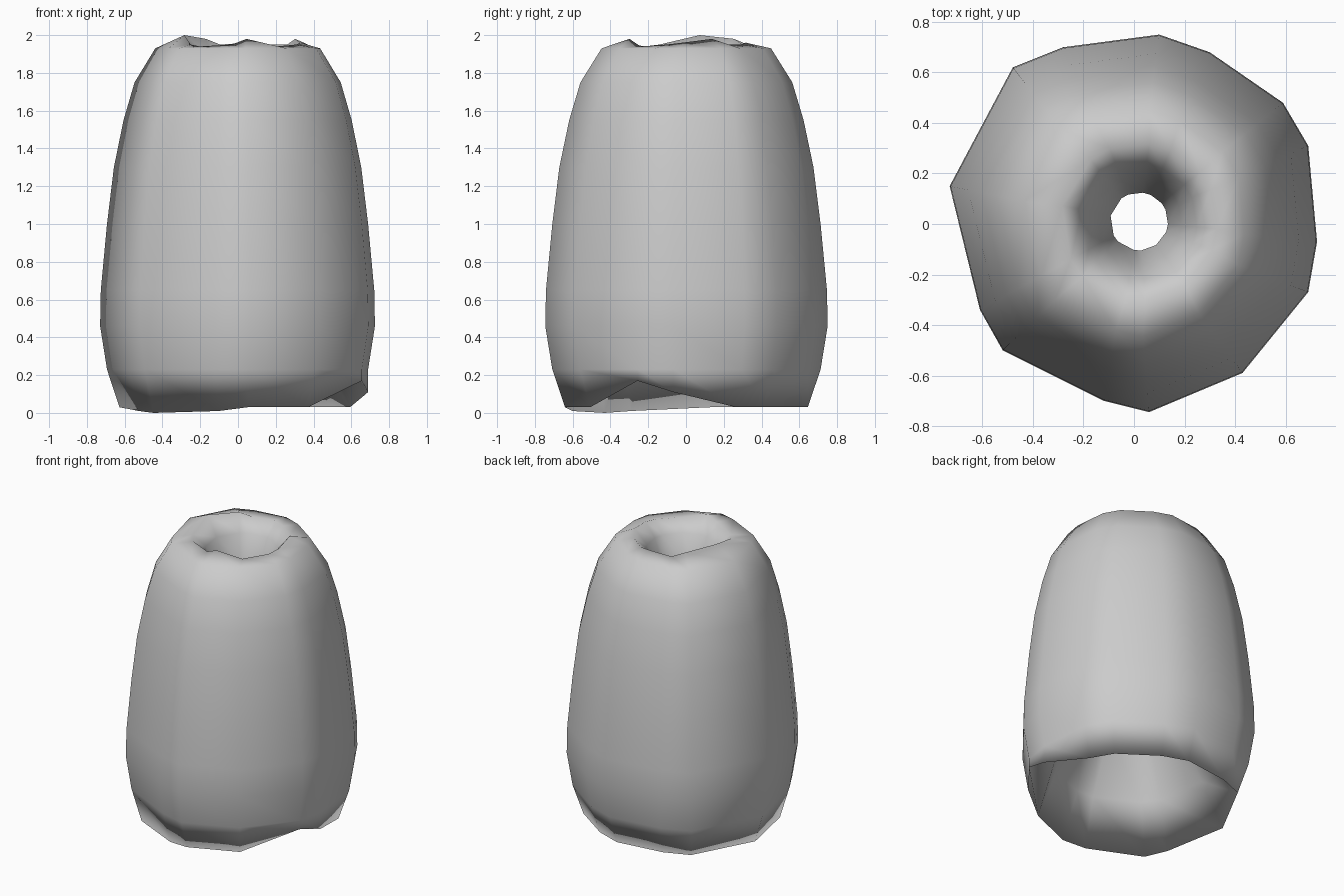
import bpy, bmesh, math

cube = bpy.data.objects.get("Cube")
if cube:
    bpy.data.objects.remove(cube)

clay = bpy.data.materials.new("pale grey")
clay.use_nodes = True
clay.diffuse_color = (0.6, 0.6, 0.6, 1)
clay.node_tree.nodes["Principled BSDF"].inputs["Base Color"].default_value = (0.6, 0.6, 0.6, 1)

# Irregular outline of the body at its widest
outline = [(.1, .75), (.3, .68), (.59, .48), (.69, .31), (.725, -.07), (.69, -.27),
           (.43, -.59), (.06, -.745), (-.12, -.7), (-.52, -.5), (-.61, -.34),
           (-.73, .15), (-.48, .62), (-.28, .7)]
# Outer wall: (scale of outline, height)
wall = [(.86, .03), (.95, .23), (1, .46), (.995, .65), (.95, 1), (.9, 1.3),
        (.83, 1.55), (.75, 1.75), (.6, 1.93)]
# Crest, bore and flared underside: (radius, height)
bore = [(.31, 1.95), (.23, 1.87), (.17, 1.7), (.115, 1.4), (.12, 1), (.3, .68), (.5, .32)]
# Worn crest heights and the chipped lower edge
crest_lift = {0: .01, 3: .03, 4: .01, 6: -.01, 7: .03, 9: -.01, 11: .05, 12: .03}
chip = {4: (.95, .11), 5: (.95, .17)}

bm = bmesh.new()
rings = []
for level, (scale, z) in enumerate(wall):
    ring = []
    for i, (x, y) in enumerate(outline):
        s, h = chip.get(i, (scale, z)) if level == 0 else (scale, z)
        ring.append(bm.verts.new((x * s, y * s, h)))
    rings.append(ring)
for level, (radius, z) in enumerate(bore):
    ring = []
    for i, (x, y) in enumerate(outline):
        a = math.atan2(y, x)
        h = z + (crest_lift.get(i, 0) if level == 0 else 0)
        ring.append(bm.verts.new((.02 + radius * math.cos(a), .01 + radius * math.sin(a), h)))
    rings.append(ring)

# Dip the lowest edge to the ground
for i in (8, 9, 10):
    rings[0][i].co.z = .01
rings[0][9].co.z = 0

# Skin the rings into one closed tube
n = len(outline)
for k, low in enumerate(rings):
    high = rings[(k + 1) % len(rings)]
    for i in range(n):
        j = (i + 1) % n
        bm.faces.new((low[i], low[j], high[j], high[i]))
bmesh.ops.recalc_face_normals(bm, faces=bm.faces)
for f in bm.faces:
    f.smooth = True

mesh = bpy.data.meshes.new("hollow_body")
bm.to_mesh(mesh)
bm.free()
mesh.materials.append(clay)
body = bpy.data.objects.new("hollow_body", mesh)
bpy.context.collection.objects.link(body)
